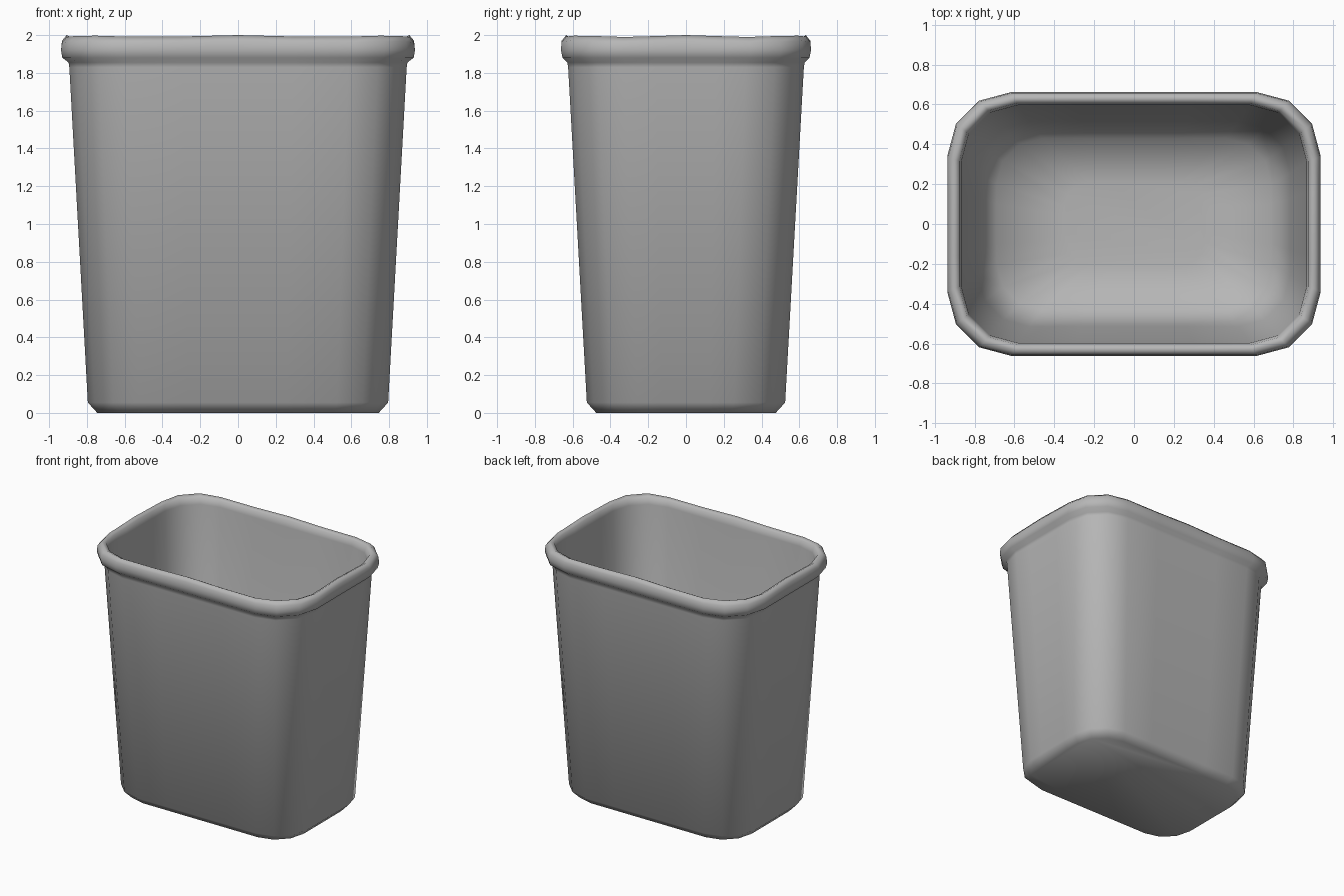
import bpy, bmesh, math

old = bpy.data.objects.get("Cube")
if old:
    bpy.data.objects.remove(old, do_unlink=True)

# Grey plastic
grey = bpy.data.materials.new("grey_plastic")
grey.use_nodes = True
grey.diffuse_color = (0.47, 0.47, 0.47, 1)
grey.node_tree.nodes["Principled BSDF"].inputs["Base Color"].default_value = (0.47, 0.47, 0.47, 1)


def outline(hx, hy, r, side_cuts=4, corner_cuts=3):
    """Rounded rectangle with evenly divided sides, counter-clockwise."""
    corners = []
    for k, (sx, sy) in enumerate([(1, 1), (-1, 1), (-1, -1), (1, -1)]):
        cx, cy = sx * (hx - r), sy * (hy - r)
        arc = []
        for i in range(corner_cuts + 1):
            a = math.pi / 2 * (k + i / corner_cuts)
            arc.append((cx + r * math.cos(a), cy + r * math.sin(a)))
        corners.append(arc)
    pts = []
    for k, arc in enumerate(corners):
        pts += arc
        (ax, ay), (bx, by) = arc[-1], corners[(k + 1) % 4][0]
        for i in range(1, side_cuts):
            t = i / side_cuts
            pts.append((ax + (bx - ax) * t, ay + (by - ay) * t))
    return pts


def sag(x, y, hx, hy, z):
    """Gentle waviness of the lip: high at corners and mid sides."""
    if z < 1.95:
        return 0
    wave = math.cos(math.tau * x / hx) + math.cos(math.tau * y / hy)
    return 0.005 * (2 - wave)


# Wall section from outer floor, up over the lip, down to inner floor:
# half width, half depth, corner radius, height
section = [
    (0.745, 0.475, 0.24, 0.0),
    (0.795, 0.525, 0.27, 0.055),
    (0.893, 0.624, 0.31, 1.83),
    (0.897, 0.628, 0.31, 1.855),
    (0.930, 0.654, 0.32, 1.88),
    (0.937, 0.662, 0.32, 1.92),
    (0.932, 0.658, 0.32, 1.97),
    (0.907, 0.635, 0.31, 2.0),
    (0.877, 0.607, 0.29, 1.985),
    (0.867, 0.597, 0.285, 1.93),
    (0.785, 0.515, 0.26, 0.30),
    (0.690, 0.430, 0.23, 0.08),
    (0.350, 0.210, 0.12, 0.045),
]

bm = bmesh.new()
rings = []
for hx, hy, r, z in section:
    rings.append([bm.verts.new((x, y, z - sag(x, y, hx, hy, z)))
                  for x, y in outline(hx, hy, r)])
for low, high in zip(rings, rings[1:]):
    n = len(low)
    for i in range(n):
        j = (i + 1) % n
        bm.faces.new((low[i], low[j], high[j], high[i]))

# Outer and inner floors
bm.faces.new(list(reversed(rings[0])))
bm.faces.new(rings[-1])
bmesh.ops.recalc_face_normals(bm, faces=bm.faces[:])

mesh = bpy.data.meshes.new("waste_bin")
bm.to_mesh(mesh)
bm.free()
mesh.materials.append(grey)
mesh.shade_smooth()
waste_bin = bpy.data.objects.new("waste_bin", mesh)
bpy.context.collection.objects.link(waste_bin)
